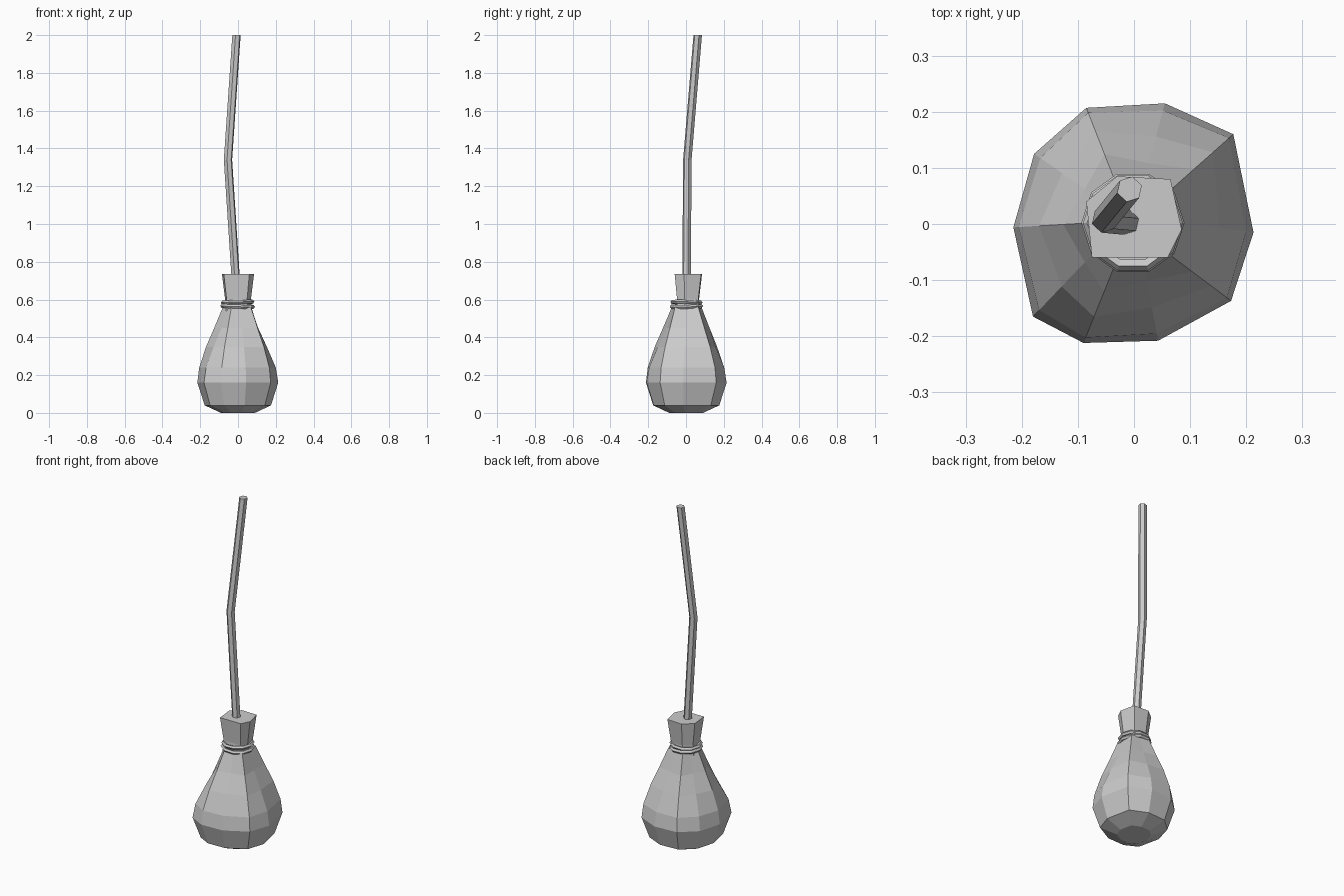
import bpy, bmesh, math
from mathutils import Vector, Matrix

cube = bpy.data.objects.get("Cube")
if cube:
    bpy.data.objects.remove(cube, do_unlink=True)

grey = bpy.data.materials.new("plain grey")
grey.use_nodes = True
grey.diffuse_color = (0.6, 0.6, 0.6, 1)
grey.node_tree.nodes["Principled BSDF"].inputs["Base Color"].default_value = (0.6, 0.6, 0.6, 1)


def loft(name, rings):
    """Skin a stack of equal-length rings and close both ends."""
    bm = bmesh.new()
    loops = [[bm.verts.new(p) for p in ring] for ring in rings]
    for low, high in zip(loops, loops[1:]):
        for i in range(len(low)):
            j = (i + 1) % len(low)
            bm.faces.new((low[i], low[j], high[j], high[i]))
    bm.faces.new(loops[0][::-1])
    bm.faces.new(loops[-1])
    return finish(name, bm)


def finish(name, bm):
    bmesh.ops.recalc_face_normals(bm, faces=bm.faces)
    mesh = bpy.data.meshes.new(name)
    bm.to_mesh(mesh)
    bm.free()
    mesh.materials.append(grey)
    obj = bpy.data.objects.new(name, mesh)
    bpy.context.collection.objects.link(obj)
    return obj


# Bristle head: a pentagonal neck swelling into an uneven ten-sided bulge
bulge = [Vector(p) for p in (
    (-.215, -.006), (-.18, -.165), (-.09, -.212), (.043, -.208), (.173, -.137),
    (.213, -.015), (.177, .16), (.055, .215), (-.085, .207), (-.178, .125))]
corners = [Vector(p) for p in (
    (-.08, .002), (-.035, -.075), (.068, -.058), (.07, .065), (-.036, .082))]
neck = []
for i, c in enumerate(corners):
    neck += [c, (c + corners[(i + 1) % 5]) / 2]

rings = []
for z, scale in ((.005, .42), (.04, .82)):
    rings.append([(p.x * scale, p.y * scale, z) for p in bulge])
rings[0] = [(x, y, 0) for x, y, z in rings[0]]
for z, swell in ((.16, 1), (.24, .93), (.35, .66), (.45, .34), (.56, 0)):
    ring = []
    for i, (n, b) in enumerate(zip(neck, bulge)):
        p = n.lerp(b, swell ** 1.3 if i % 2 else swell)
        ring.append((p.x, p.y, z))
    rings.append(ring)
loft("bristle_head", rings)

# Tied bundle flaring out above the binding
collar = [(-.085, .04), (-.075, -.06), (.06, -.06), (.085, -.01), (.065, .08), (-.03, .085)]
loft("bristle_collar", [[(x * s, y * s + .004 * (1 - s), z) for x, y in collar]
                        for s, z in ((.86, .54), (.8, .6), (1, .735))])


# Two thin cords around the neck
def cord(name, z, radius, tilt, thick=.011, sides=10):
    turn = Matrix.Rotation(tilt, 3, 'Y') @ Matrix.Rotation(tilt * .6, 3, 'X')
    bm = bmesh.new()
    loops = []
    for i in range(sides):
        a = math.tau * i / sides
        loop = []
        for k in range(5):
            b = math.tau * k / 5
            r = radius + thick * math.cos(b)
            p = turn @ Vector((r * math.cos(a), r * math.sin(a), thick * math.sin(b)))
            loop.append(bm.verts.new(p + Vector((-.002, .002, z))))
        loops.append(loop)
    for i in range(sides):
        a, b = loops[i], loops[(i + 1) % sides]
        for k in range(5):
            m = (k + 1) % 5
            bm.faces.new((a[k], b[k], b[m], a[m]))
    finish(name, bm)


cord("lower_cord", .564, .081, .03)
cord("upper_cord", .586, .078, -.03)

# Crooked stick handle
path = [(-.01, .003, .68), (-.053, .007, 1.34), (-.008, .062, 2)]
loft("handle", [[(x + .023 * math.cos(math.tau * i / 6 + .3),
                  y + .023 * math.sin(math.tau * i / 6 + .3), z) for i in range(6)]
                for x, y, z in path])
